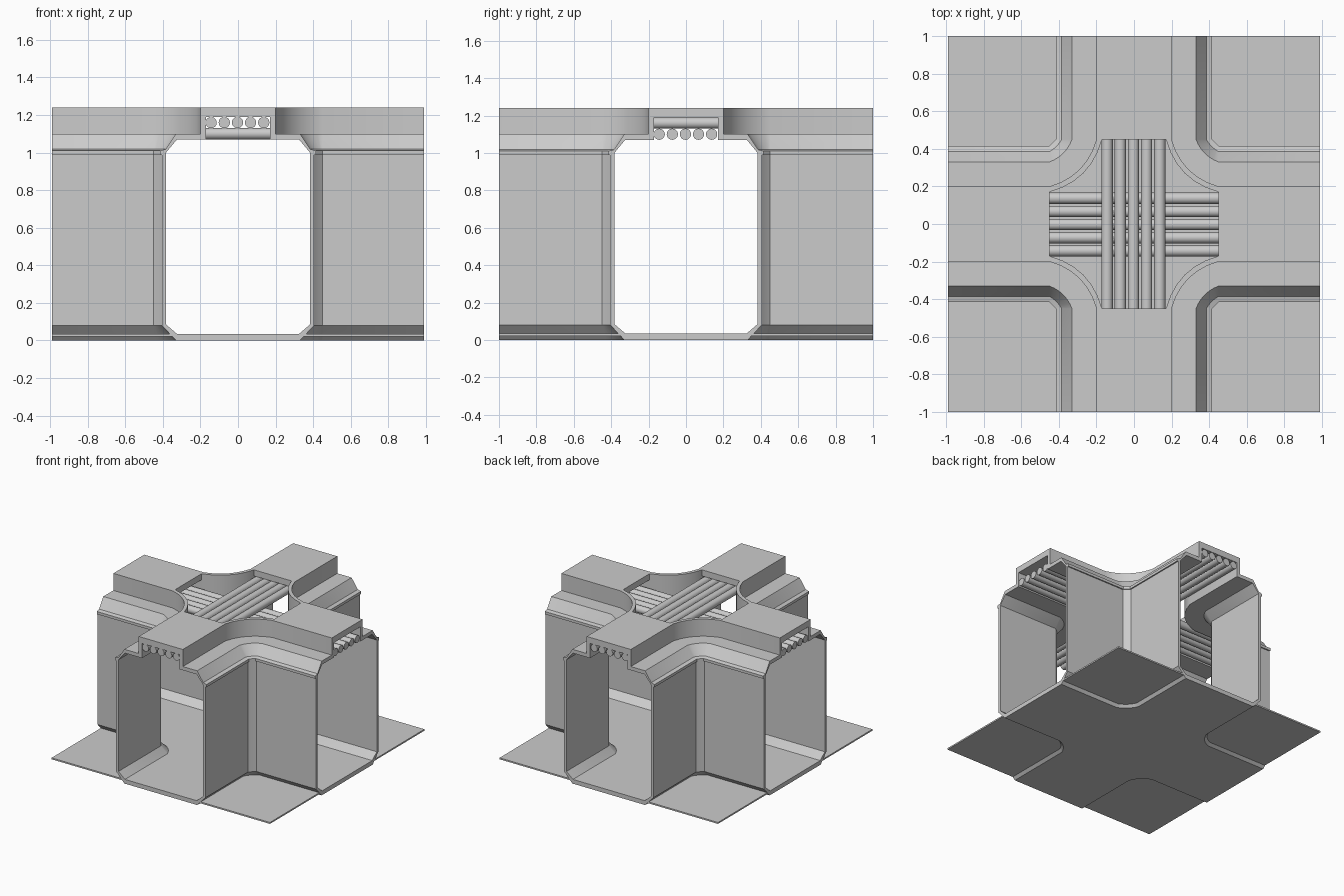
import bpy, bmesh, math
from mathutils import Matrix

if "Cube" in bpy.data.objects:
    bpy.data.objects.remove(bpy.data.objects["Cube"])

EX, EY, K = 0.99, 1.0, 0.45      # half length in x / y, start of the junction

grey = bpy.data.materials.new("panel_grey")
grey.diffuse_color = (0.6, 0.6, 0.6, 1)
grey.use_nodes = True
grey.node_tree.nodes["Principled BSDF"].inputs["Base Color"].default_value = grey.diffuse_color


def finish(name, bm, smooth=True):
    bmesh.ops.recalc_face_normals(bm, faces=bm.faces[:])
    me = bpy.data.meshes.new(name)
    bm.to_mesh(me)
    bm.free()
    me.materials.append(grey)
    ob = bpy.data.objects.new(name, me)
    bpy.context.collection.objects.link(ob)
    if smooth:
        bpy.ops.object.select_all(action='DESELECT')
        ob.select_set(True)
        bpy.context.view_layer.objects.active = ob
        bpy.ops.object.shade_smooth_by_angle(angle=math.radians(30))
    return ob


def path(d, n=6):
    """Plan line of one corner at distance d from the corridor axes."""
    bulge = 0.035 * max(0, (0.41 - d) / 0.21)
    c = (d + K) / 2 - 2 * bulge
    pts = [(d, EY)]
    for i in range(n + 1):
        t = i / n
        a, b, e = (1 - t) ** 2, 2 * t * (1 - t), t * t
        pts.append((a * d + b * c + e * K, a * K + b * c + e * d))
    return pts + [(EX, d)]


def slab(name, pts, z0, z1):
    bm = bmesh.new()
    lo = [bm.verts.new((x, y, z0)) for x, y in pts]
    hi = [bm.verts.new((x, y, z1)) for x, y in pts]
    bm.faces.new(lo)
    bm.faces.new(hi)
    for i in range(len(pts)):
        j = (i + 1) % len(pts)
        bm.faces.new((lo[i], lo[j], hi[j], hi[i]))
    return finish(name, bm, False)


# wall and ceiling section: (distance from axis, height)
profile = [(0.325, 0.035), (0.383, 0.085), (0.383, 1.0), (0.325, 1.07), (0.17, 1.07),
           (0.17, 1.24), (0.20, 1.24), (0.20, 1.10), (0.33, 1.10), (0.385, 1.018),
           (0.415, 1.01), (0.415, 0.988), (0.405, 0.988), (0.405, 0.08), (0.33, 0.0)]

corners = [(1, 1, "back_right"), (1, -1, "front_right"),
           (-1, -1, "front_left"), (-1, 1, "back_left")]
outline = []
for k, (sx, sy, label) in enumerate(corners):
    # corner wall swept round the junction
    bm = bmesh.new()
    cols = [[bm.verts.new((sx * x, sy * y, z)) for x, y in path(d)] for d, z in profile]
    for i in range(len(cols)):
        a, b = cols[i], cols[(i + 1) % len(cols)]
        for j in range(len(a) - 1):
            bm.faces.new((a[j], a[j + 1], b[j + 1], b[j]))
    bm.faces.new([c[0] for c in cols])
    bm.faces.new([c[-1] for c in cols])
    finish("corner_wall_" + label, bm)

    # thin ground plate outside the wall
    plate = path(0.345) + [(EX, EY)]
    slab("ground_plate_" + label, [(sx * x, sy * y) for x, y in plate], 0.022, 0.034)

    p = [(sx * x, sy * y) for x, y in path(0.33)]
    outline += p if k % 2 == 0 else p[::-1]

# cross-shaped corridor floor
slab("corridor_floor", outline, 0.0, 0.035)

# duct lids over the four arms
w = 0.17
for s, a, b in ((1, "right", "back"), (-1, "left", "front")):
    slab("duct_lid_" + a, [(s * K, -w), (s * EX, -w), (s * EX, w), (s * K, w)], 1.19, 1.24)
    slab("duct_lid_" + b, [(-w, s * K), (-w, s * EY), (w, s * EY), (w, s * K)], 1.19, 1.24)


# crossing pipe runs
def pipe(name, rot, loc, length):
    bm = bmesh.new()
    bmesh.ops.create_cone(bm, cap_ends=True, segments=20, radius1=0.03, radius2=0.03,
                          depth=length, matrix=Matrix.Translation(loc) @ rot)
    finish(name, bm)


for i in range(5):
    o = -0.143 + 0.07 * i
    pipe(f"upper_pipe_{i + 1}", Matrix.Rotation(math.pi / 2, 4, 'X'), (o, 0, 1.16), 2 * EY - 0.01)
    pipe(f"lower_pipe_{i + 1}", Matrix.Rotation(math.pi / 2, 4, 'Y'), (0, o, 1.10), 2 * EX - 0.01)
